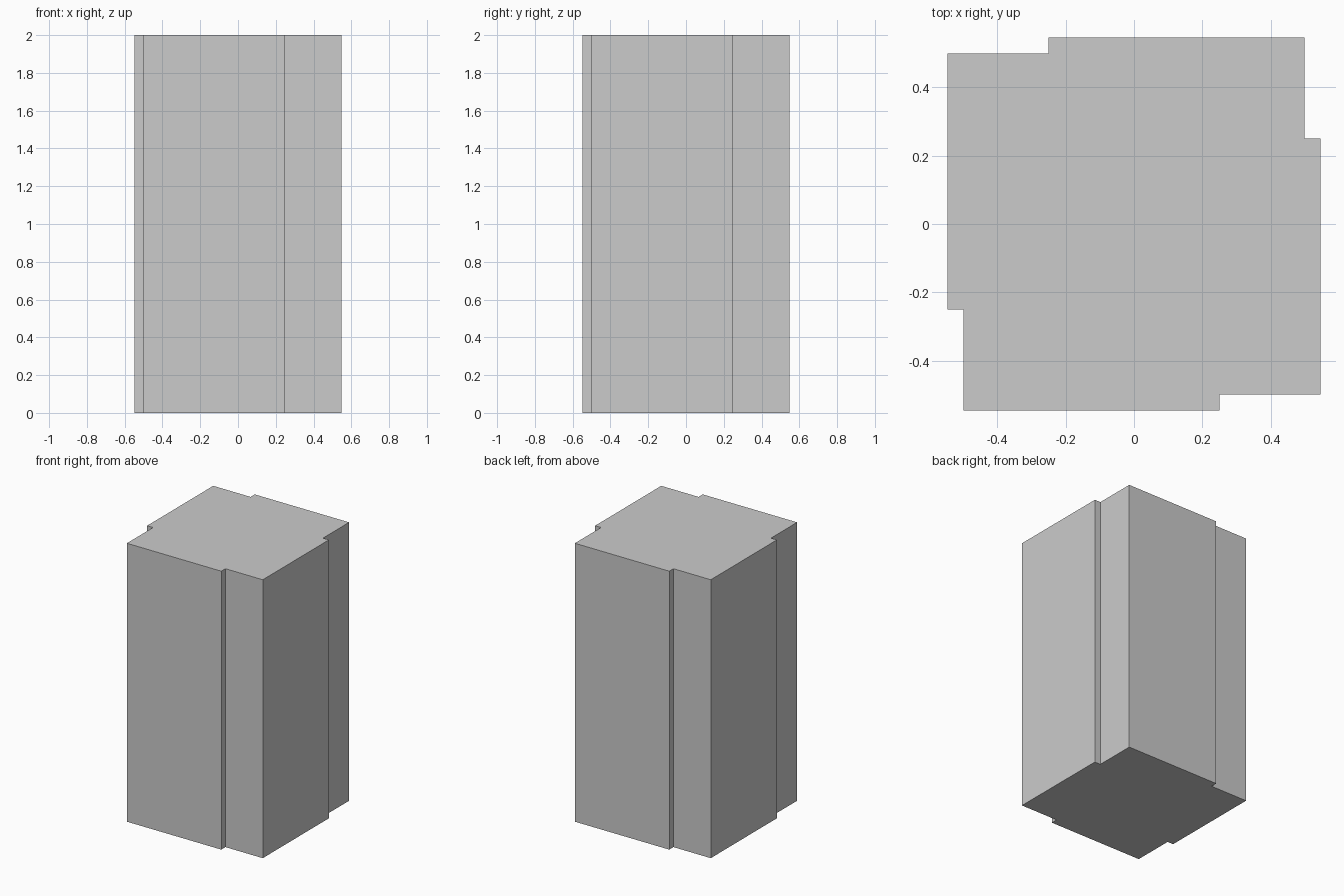
import bpy, bmesh
from mathutils import Matrix, Vector

if "Cube" in bpy.data.objects:
    bpy.data.objects.remove(bpy.data.objects["Cube"])

HEIGHT = 2.0
OUTER, CORNER, STEP = 0.547, 0.5, 0.25

# One side of the pinwheel outline, repeated by quarter turns
side = [(-CORNER, -OUTER), (STEP, -OUTER), (STEP, -CORNER)]
outline = []
for turn in range(4):
    for x, y in side:
        for _ in range(turn):
            x, y = -y, x
        outline.append((x, y, 0.0))

# Extrude the outline into a closed column
bm = bmesh.new()
base = bm.faces.new([bm.verts.new(p) for p in outline])
ext = bmesh.ops.extrude_face_region(bm, geom=[base], use_keep_orig=True)
top = [v for v in ext["geom"] if isinstance(v, bmesh.types.BMVert)]
bmesh.ops.translate(bm, verts=top, vec=(0, 0, HEIGHT))
bmesh.ops.recalc_face_normals(bm, faces=bm.faces)

mesh = bpy.data.meshes.new("stepped_column")
bm.to_mesh(mesh)
bm.free()
column = bpy.data.objects.new("stepped_column", mesh)
bpy.context.collection.objects.link(column)
